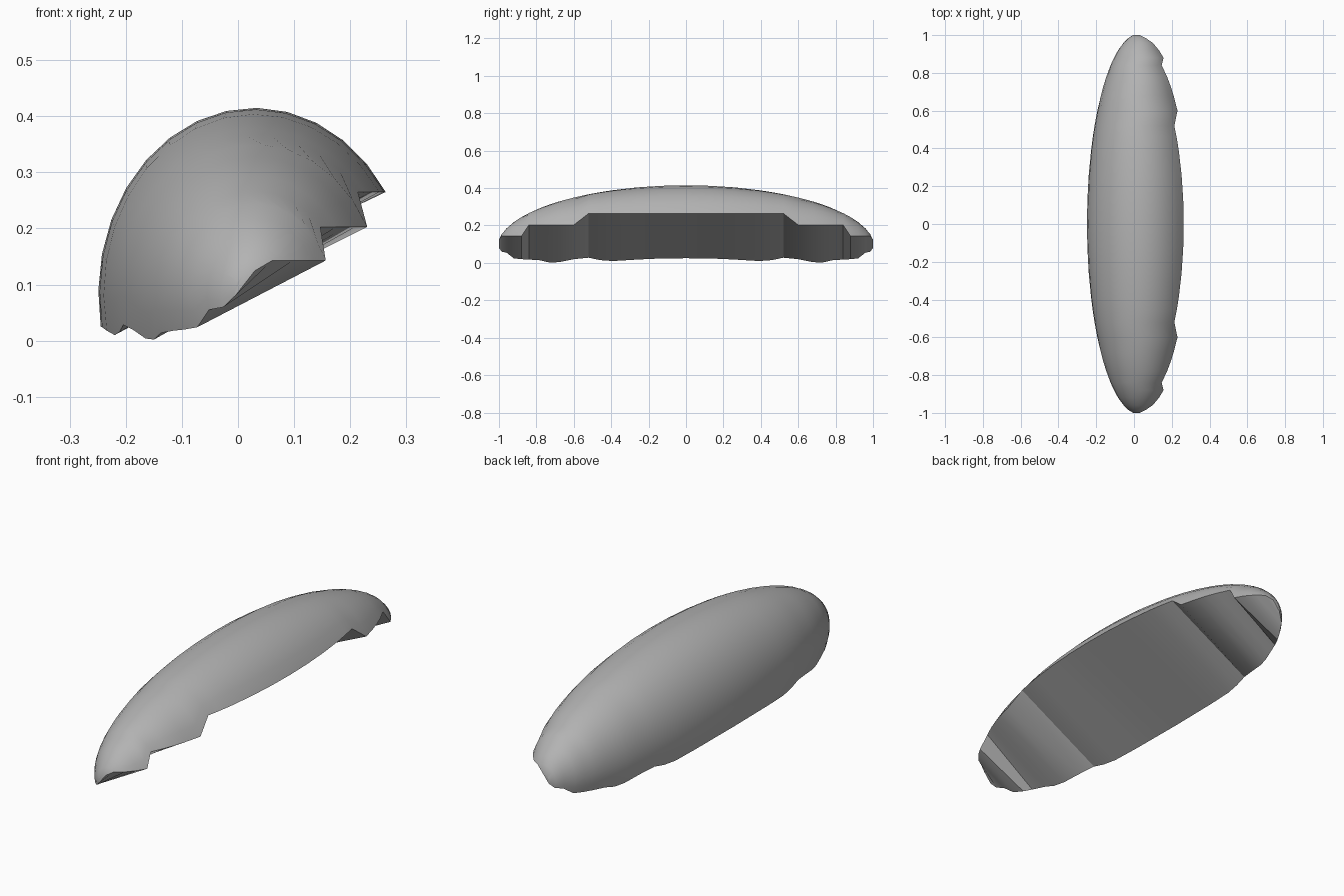
import bpy, bmesh
from math import asin, sqrt, sin, cos, pi

cube = bpy.data.objects.get("Cube")
if cube:
    bpy.data.objects.remove(cube, do_unlink=True)

# Ellipsoid shape: centre in x and z, half width, half height, half length
CX, CZ = 0.03, 0.083
HALF_W, HALF_H, HALF_L = 0.279, 0.332, 1.008
ARC_STEPS = 14

# Cut edge by distance from the middle: (distance, left edge z, right edge z)
CUT_EDGE = [(0, .025, .265), (.13, .024, .265), (.26, .018, .265), (.39, .01, .265),
            (.46, .015, .265), (.52, .028, .265), (.6, .02, .203), (.68, .004, .203),
            (.73, .002, .203), (.78, .014, .203), (.84, .018, .203), (.88, .02, .143),
            (.92, .024, .143), (.96, .055, .143), (.985, .06, .143), (1.0, .08, .129)]


def clamped_asin(v):
    return asin(max(-1, min(1, v)))


def section(bm, y, left_z, right_z):
    """Arc of the ellipsoid at y, from the right cut edge over to the left one."""
    s = sqrt(1 - (y / HALF_L) ** 2)
    start = clamped_asin((right_z - CZ) / (HALF_H * s))
    end = pi - clamped_asin((left_z - CZ) / (HALF_H * s))
    ring = []
    for i in range(ARC_STEPS + 1):
        t = start + (end - start) * i / ARC_STEPS
        ring.append(bm.verts.new((CX + HALF_W * s * cos(t), y, CZ + HALF_H * s * sin(t))))
    return ring


# Domed body with a slanted, uneven underside
bm = bmesh.new()
rows = [(-d, l, r) for d, l, r in reversed(CUT_EDGE[1:])] + CUT_EDGE
rings = [section(bm, *row) for row in rows]
for a, b in zip(rings, rings[1:]):
    for i in range(ARC_STEPS + 1):
        j = (i + 1) % (ARC_STEPS + 1)
        bm.faces.new((a[i], a[j], b[j], b[i]))
bm.faces.new(rings[0])
bm.faces.new(rings[-1])
bmesh.ops.recalc_face_normals(bm, faces=bm.faces)

mesh = bpy.data.meshes.new("domed_shell")
bm.to_mesh(mesh)
bm.free()
shell = bpy.data.objects.new("domed_shell", mesh)
bpy.context.collection.objects.link(shell)

# Plain grey material
grey = bpy.data.materials.new("grey")
grey.use_nodes = True
colour = (0.45, 0.45, 0.45, 1)
grey.diffuse_color = colour
grey.node_tree.nodes["Principled BSDF"].inputs["Base Color"].default_value = colour
mesh.materials.append(grey)

bpy.ops.object.select_all(action='DESELECT')
bpy.context.view_layer.objects.active = shell
shell.select_set(True)
bpy.ops.object.shade_smooth_by_angle(angle=pi / 6)
